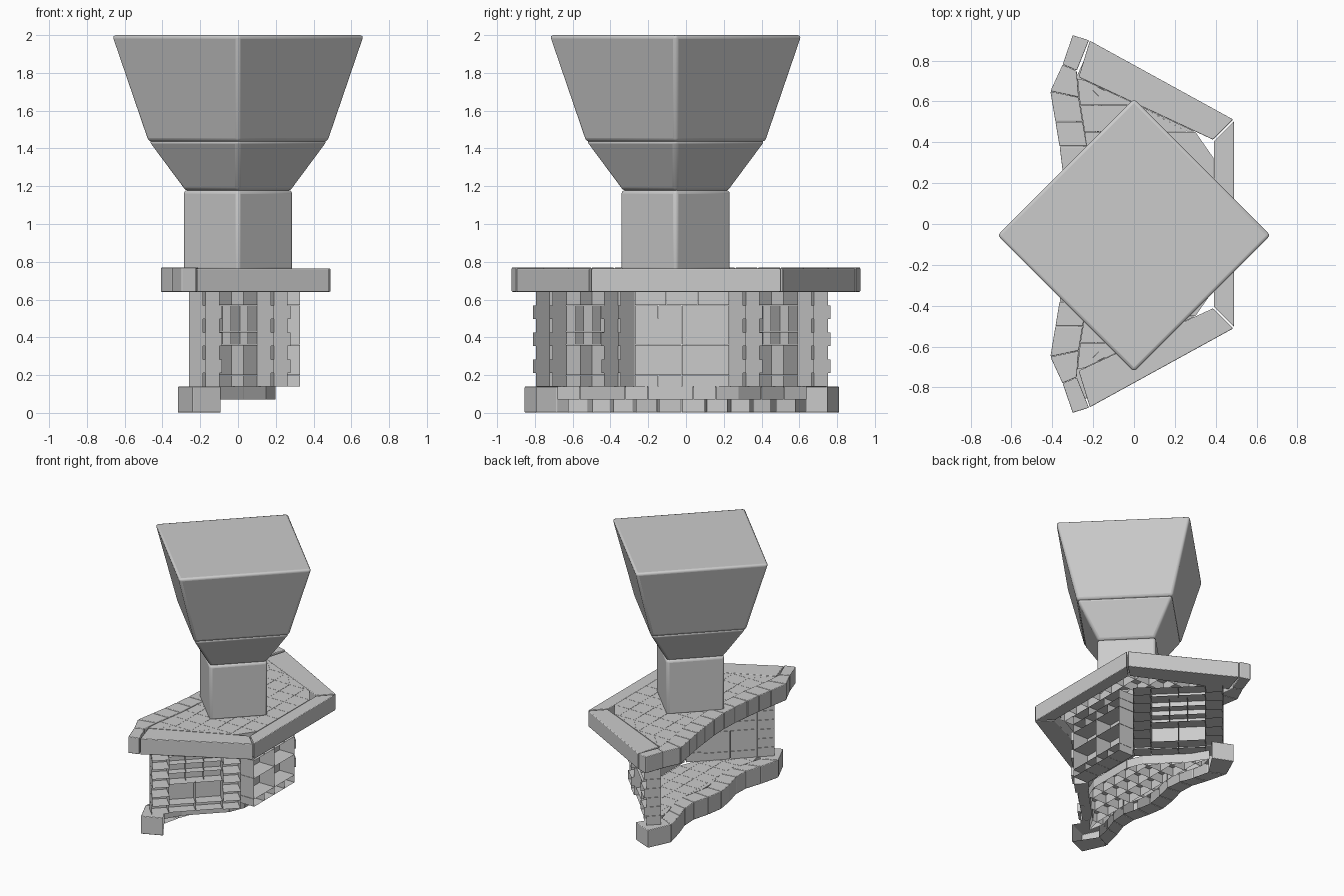
import bpy, bmesh, math
from mathutils import Vector

if "Cube" in bpy.data.objects:
    bpy.data.objects.remove(bpy.data.objects["Cube"])


def finish(bm, name, bevel=0.0, smooth=False):
    bmesh.ops.dissolve_degenerate(bm, dist=1e-4, edges=bm.edges[:])
    bmesh.ops.recalc_face_normals(bm, faces=bm.faces[:])
    me = bpy.data.meshes.new(name)
    bm.to_mesh(me)
    bm.free()
    ob = bpy.data.objects.new(name, me)
    bpy.context.collection.objects.link(ob)
    if bevel:
        m = ob.modifiers.new("bevel", 'BEVEL')
        m.width, m.segments, m.limit_method = bevel, 3, 'ANGLE'
    if smooth:
        bpy.context.view_layer.objects.active = ob
        ob.select_set(True)
        bpy.ops.object.shade_smooth_by_angle(angle=math.radians(35))
        ob.select_set(False)
    return ob


def stone(bm, quad, z0, z1, skip=()):
    """Block over a plan quad (front, front, back, back), optionally open."""
    c = sum((Vector(p) for p in quad), Vector((0, 0))) / 4
    q = [Vector(p) + (c - Vector(p)) * 0.012 for p in quad]
    lo = [bm.verts.new((p.x, p.y, z0 + .001)) for p in q]
    hi = [bm.verts.new((p.x, p.y, z1 - .001)) for p in q]
    faces = {'bottom': lo[::-1], 'top': hi}
    for i, k in enumerate(('front', 'side_a', 'back', 'side_b')):
        j = (i + 1) % 4
        faces[k] = [lo[i], lo[j], hi[j], hi[i]]
    for k, f in faces.items():
        if k not in skip:
            bm.faces.new(f)


def flip(pts, s, cy):
    return [(x, cy + s * y) for x, y in pts]


def border(name, outer, inner, z0, z1, cy, skip=()):
    """Row of edge stones between two curves, mirrored in y."""
    bm = bmesh.new()
    for s in (1, -1):
        for i in range(len(outer) - 1):
            q = [outer[i], outer[i + 1], inner[i + 1], inner[i]]
            stone(bm, flip(q, s, cy), z0, z1, skip)
    return finish(bm, name, 0.005)


def interp(curve, y):
    y = abs(y)
    for (xa, ya), (xb, yb) in zip(curve, curve[1:]):
        if yb <= y <= ya:
            return xb + (xa - xb) * (y - yb) / (ya - yb)
    return curve[0][0]


def tiles(name, front, back, ymax, step, z0, z1, cy):
    """Square tiles clipped between a front and a back line."""
    bm = bmesh.new()
    n = round(2 * ymax / step)
    for r in range(n):
        ya, yb = (-ymax + 2 * ymax * k / n for k in (r, r + 1))
        fa, fb, ba, bb = front(ya), front(yb), back(ya), back(yb)
        xs = [-.5] + [-.13 + step * k for k in range(5)] + [.6]
        for x0, x1 in zip(xs, xs[1:]):
            cl = lambda x, f, b: max(f, min(x, max(f, b)))
            q = [(cl(x0, fa, ba), ya), (cl(x0, fb, bb), yb),
                 (cl(x1, fb, bb), yb), (cl(x1, fa, ba), ya)]
            if max(q[3][0] - q[0][0], q[2][0] - q[1][0]) > .01:
                stone(bm, flip(q, 1, cy), z0, z1, ('bottom',))
    return finish(bm, name)


def wall(name, origin, d, b, courses, s, cy):
    """Open-backed bricks; a course is (u0, u1, count, depth, z0, z1)."""
    bm = bmesh.new()
    o, d, b = Vector(origin), Vector(d), Vector(b)
    for u0, u1, n, depth, z0, z1 in courses:
        w = (u1 - u0) / n
        for k in range(n):
            p, e = o + d * (u0 + k * w), o + d * (u0 + (k + 1) * w)
            stone(bm, flip([p, e, e + b * depth, p + b * depth], s, cy),
                  z0, z1, ('back',))
    return finish(bm, name)


LOW = -0.022  # y centre of the lower masonry

# hearth: wavy front edge and floor tiles
h_out = [(-.24, .835), (-.32, .66), (-.28, .5), (-.24, .38), (-.235, .26), (-.27, .13), (-.29, 0)]
h_in = [(-.09, .77), (-.2, .60), (-.17, .47), (-.13, .36), (-.12, .24), (-.15, .12), (-.17, 0)]
border("hearth_edge", h_out, h_in, 0, .14, LOW, ('back',))
tiles("hearth_floor", lambda y: interp(h_in, y),
      lambda y: .2 - max(0, abs(y) - .25), .66, .12, .07, .14, LOW)

# back wall of the firebox
wall("back_wall", (.2, .25), (0, -1), (1, 0), [
    (0, .5, 4, .13, .14, .20), (0, .5, 2, .13, .20, .36), (0, .5, 2, .13, .36, .50),
    (0, .5, 4, .13, .50, .57), (0, .5, 3, .13, .57, .64)], 1, LOW)

# slanted side walls: jambs at each end, niche panel between
r = math.sqrt(.5)
rows = [.14 + k * .5 / 7 for k in range(8)]
side = []
for k in range(7):
    a = .125 if k % 2 else .105
    side += [(0, .125, 1, a, rows[k], rows[k + 1]),
             (.511, .636, 1, a, rows[k], rows[k + 1])]
side += [(.125, .511, 2, .09, .14, .20), (.125, .511, 2, .09, .20, .36)]
side += [(.125, .511, 3, .06, z, z + .07) for z in (.36, .43, .50)]
side += [(.125, .511, 2, .09, .57, .64)]
for s, nm in ((1, "left"), (-1, "right")):
    wall(nm + "_side_wall", (-.26, .70), (r, -r), (r, r), side, s, LOW)

# mantel: curved front stones, beams along the walls, tiled top
m_out = [(-.30, .925), (-.35, .78), (-.41, .65), (-.385, .5), (-.365, .38), (-.35, .26), (-.335, .13), (-.33, 0)]
m_in = [(-.22, .90), (-.28, .75), (-.27, .62), (-.25, .5), (-.23, .38), (-.22, .26), (-.21, .13), (-.205, 0)]
border("mantel_front_edge", m_out, m_in, .64, .77, 0)
bm = bmesh.new()
for s in (1, -1):
    stone(bm, flip([(-.22, .90), (.49, .51), (.39, .41), (-.275, .72)], s, 0), .64, .765)
stone(bm, [(.49, .51), (.49, -.51), (.39, -.41), (.39, .41)], .64, .765)
finish(bm, "mantel_beams", 0.005)
tiles("mantel_top", lambda y: interp(m_in, y),
      lambda y: .39 - max(0, abs(y) - .41) * 2.15, .71, .13, .70, .765, 0)

# chimney: three stacked square sections turned by 45 degrees
for name, z0, z1, r0, r1 in (("chimney_column", .75, 1.18, .295, .295),
                             ("chimney_collar", 1.175, 1.44, .285, .482),
                             ("chimney_hood", 1.435, 2.0, .482, .675)):
    bm = bmesh.new()
    rings = [[bm.verts.new((rr * math.cos(k * math.pi / 2),
                            -.055 + rr * math.sin(k * math.pi / 2), z)) for k in range(4)]
             for rr, z in ((r0, z0), (r1, z1))]
    bm.faces.new(rings[0][::-1])
    bm.faces.new(rings[1])
    for k in range(4):
        j = (k + 1) % 4
        bm.faces.new([rings[0][k], rings[0][j], rings[1][j], rings[1][k]])
    finish(bm, name, 0.02, True)
